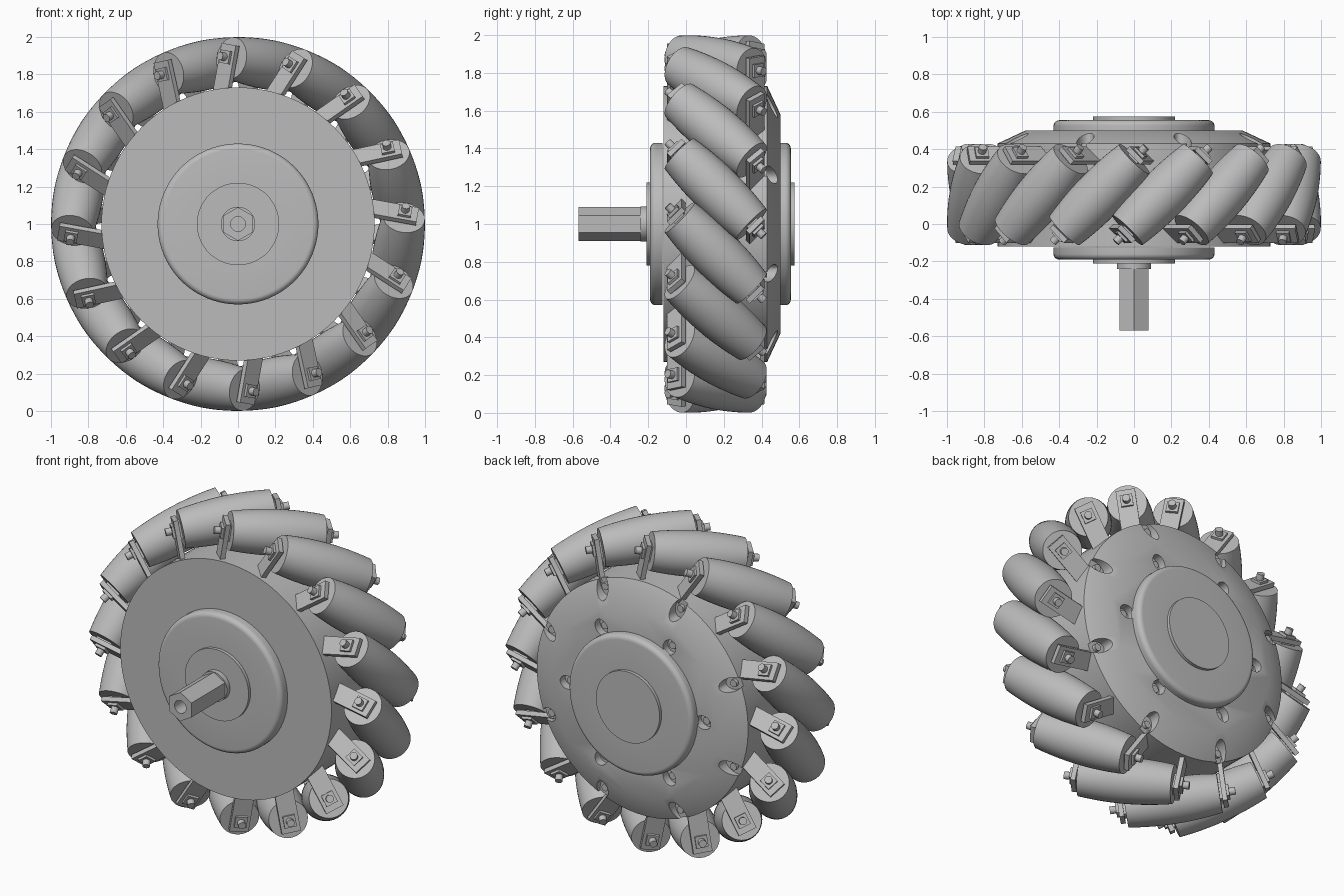
import bpy, bmesh
from math import sin, cos, pi, radians, sqrt
from mathutils import Matrix, Vector

cube = bpy.data.objects.get("Cube")
if cube:
    bpy.data.objects.remove(cube, do_unlink=True)

grey = bpy.data.materials.new("machined_grey")
grey.use_nodes = True
colour = (0.5, 0.5, 0.5, 1)
grey.diffuse_color = colour
grey.node_tree.nodes["Principled BSDF"].inputs["Base Color"].default_value = colour

CENTRE = Matrix.Translation((0, 0, 1))
Y_AXIS = Vector((0, 1, 0))


def to_mesh(bm, name):
    bmesh.ops.recalc_face_normals(bm, faces=bm.faces)
    mesh = bpy.data.meshes.new(name)
    bm.to_mesh(mesh)
    bm.free()
    mesh.materials.append(grey)
    smooth(mesh)
    return mesh


def smooth(mesh):
    mesh.polygons.foreach_set("use_smooth", [True] * len(mesh.polygons))
    mesh.set_sharp_from_angle(angle=radians(30))


def place(name, mesh, matrix=CENTRE):
    obj = bpy.data.objects.new(name, mesh)
    bpy.context.collection.objects.link(obj)
    obj.matrix_world = matrix
    return obj


def lathe(name, profile, sides):
    """Spin (radius, y) points about the y axis and cap both ends."""
    bm = bmesh.new()
    rings = []
    for r, y in profile:
        angles = [pi / 2 + 2 * pi * i / sides for i in range(sides)]
        rings.append([bm.verts.new((r * cos(a), y, r * sin(a))) for a in angles])
    for low, high in zip(rings, rings[1:]):
        for i in range(sides):
            j = (i + 1) % sides
            bm.faces.new((low[i], low[j], high[j], high[i]))
    bm.faces.new(rings[0])
    bm.faces.new(rings[-1])
    return to_mesh(bm, name)


def add_box(bm, low, high):
    low, high = Vector(low), Vector(high)
    size = Matrix.Diagonal((*(high - low), 1))
    bmesh.ops.create_cube(bm, size=1, matrix=Matrix.Translation((low + high) / 2) @ size)


def add_rod(bm, radius, y0, y1, matrix=Matrix(), sides=20):
    turn = Matrix.Translation((0, (y0 + y1) / 2, 0)) @ Matrix.Rotation(pi / 2, 4, 'X')
    bmesh.ops.create_cone(bm, cap_ends=True, segments=sides, radius1=radius,
                          radius2=radius, depth=y1 - y0, matrix=matrix @ turn)


def cut(obj, bm, name):
    """Subtract the helper from the object and keep the plain result."""
    cutter = place(name, to_mesh(bm, name))
    mod = obj.modifiers.new("cut", 'BOOLEAN')
    mod.operation = 'DIFFERENCE'
    mod.solver = 'EXACT'
    mod.object = cutter
    bpy.context.view_layer.update()
    graph = bpy.context.evaluated_depsgraph_get()
    mesh = bpy.data.meshes.new_from_object(obj.evaluated_get(graph))
    obj.modifiers.clear()
    obj.data = mesh
    smooth(mesh)
    bpy.data.objects.remove(cutter, do_unlink=True)


# Hub drum with a tapered back
hub = place("hub", lathe("hub", [(0.73, -0.12), (0.73, 0.43), (0.58, 0.50)], 96))

# Screw pockets: eight open slots on the taper, six holes beside the back cap
pockets, screws = bmesh.new(), bmesh.new()
for count, start, radius, stretch, floor in ((8, 22.5, 0.68, 1.6, 0.41),
                                             (6, 0, 0.47, 1.2, 0.45)):
    for i in range(count):
        spin = Matrix.Rotation(radians(start + 360 * i / count), 4, 'Y')
        spot = spin @ Matrix.Translation((radius, 0, 0))
        add_rod(pockets, 0.042, floor, 0.6, spot @ Matrix.Diagonal((stretch, 1, 1, 1)))
        add_rod(screws, 0.022, floor - 0.01, floor + 0.02, spot)
cut(hub, pockets, "pocket_cutter")
place("hub_screws", to_mesh(screws, "hub_screws"))


# Rounded caps with a raised centre disc on both faces
def cap_profile(base, direction):
    points = [(0.43, 0)]
    points += [(0.40 + 0.03 * cos(a), 0.035 + 0.03 * sin(a))
               for a in (radians(15 * k) for k in range(7))]
    points += [(0.22, 0.065), (0.22, 0.085)]
    return [(r, base + direction * h) for r, h in points]


place("front_cap", lathe("front_cap", cap_profile(-0.125, -1), 80))
place("back_cap", lathe("back_cap", cap_profile(0.49, 1), 80))

# Hexagonal axle with a bore, and its round collar
axle = place("axle", lathe("axle", [(0.09, -0.57), (0.09, -0.2)], 6))
bore = bmesh.new()
add_rod(bore, 0.04, -0.7, -0.4)
cut(axle, bore, "bore_cutter")
place("axle_collar", lathe("axle_collar", [(0.092, -0.24), (0.092, -0.2)], 40))

# Barrel roller whose outline follows the outer circle of the wheel
AXIS_RADIUS, HALF = 0.867, 0.27
stations = [HALF * k / 6 for k in range(-6, 7)]
barrel = [(1 - sqrt(AXIS_RADIUS ** 2 + s * s / 2), s) for s in stations]
roller = lathe("roller", barrel, 40)

# Bracket pair: arm, bearing block and pin at each end of a roller
bm = bmesh.new()
for side in (-1, 1):
    def span(y0, y1):
        return sorted((side * y0, side * y1))
    a, b = span(HALF + 0.012, HALF + 0.04)
    add_box(bm, (-0.055, a, -0.2), (0.055, b, 0.07))
    a, b = span(HALF - 0.01, HALF + 0.02)
    add_box(bm, (-0.035, a, -0.05), (0.035, b, 0.05))
    a, b = span(HALF, HALF + 0.055)
    add_box(bm, (-0.035, a, -0.035), (0.035, b, 0.035))
    a, b = span(HALF, HALF + 0.09)
    add_rod(bm, 0.022, a, b)
bracket = to_mesh(bm, "bracket")

# Sixteen rollers slanted at 45 degrees around the rim
for i in range(16):
    angle = radians(12.3 + 22.5 * i)
    radial = Vector((cos(angle), 0, sin(angle)))
    tangent = Vector((sin(angle), 0, -cos(angle)))
    along = (Y_AXIS + tangent).normalized()
    frame = Matrix((along.cross(radial), along, radial)).transposed().to_4x4()
    frame.translation = radial * AXIS_RADIUS + Vector((0, 0.157, 1))
    place(f"roller_{i + 1}", roller, frame)
    place(f"roller_bracket_{i + 1}", bracket, frame)
